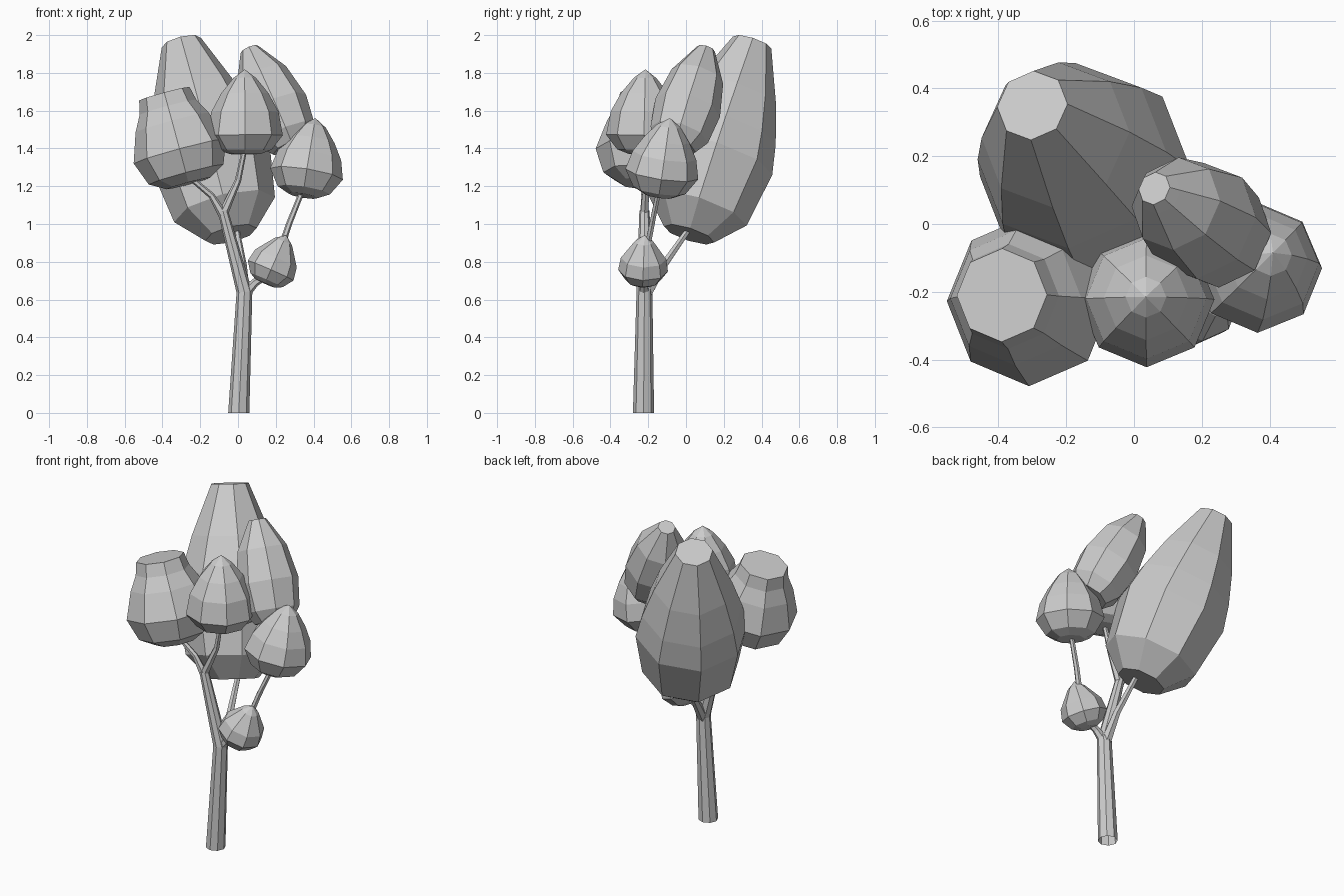
import bpy, bmesh, math
from mathutils import Vector

if "Cube" in bpy.data.objects:
    bpy.data.objects.remove(bpy.data.objects["Cube"])

SIDES = 8


def bridge(bm, a, b):
    for i in range(len(a)):
        j = (i + 1) % len(a)
        bm.faces.new((a[i], a[j], b[j], b[i]))


def finish(bm, name):
    bmesh.ops.remove_doubles(bm, verts=bm.verts, dist=1e-5)
    bmesh.ops.recalc_face_normals(bm, faces=bm.faces)
    mesh = bpy.data.meshes.new(name)
    bm.to_mesh(mesh)
    bm.free()
    bpy.context.collection.objects.link(bpy.data.objects.new(name, mesh))


def loft(bm, rings, sides, open_start=False):
    """rings: (centre, axis, radius); ends are closed unless open_start."""
    loops = []
    for centre, axis, r in rings:
        q = Vector((0, 0, 1)).rotation_difference(axis)
        loops.append([bm.verts.new(centre + q @ Vector((
            r * math.cos(math.tau * i / sides), r * math.sin(math.tau * i / sides), 0)))
            for i in range(sides)])
    for a, b in zip(loops, loops[1:]):
        bridge(bm, a, b)
    if not open_start:
        bm.faces.new(loops[0][::-1])
    bm.faces.new(loops[-1])


def crown(name, bottom, top, profile):
    """Faceted leaf mass: profile gives (fraction along axis, radius)."""
    bottom, top = Vector(bottom), Vector(top)
    axis = (top - bottom).normalized()
    bm = bmesh.new()
    loft(bm, [(bottom.lerp(top, t), axis, r) for t, r in profile], SIDES)
    finish(bm, name)


def limb(name, points, radii, sides=6, ground=False):
    """Tapered tube; a ground limb starts level and open at the base."""
    pts = [Vector(p) for p in points]
    rings = []
    for i, p in enumerate(pts):
        axis = (pts[min(i + 1, len(pts) - 1)] - pts[max(i - 1, 0)]).normalized()
        if ground and i == 0:
            axis = Vector((0, 0, 1))
        rings.append((p, axis, radii[i]))
    bm = bmesh.new()
    loft(bm, rings, sides, ground)
    finish(bm, name)


# Trunk and branches
limb("trunk", [(.004, -.225, 0), (.034, -.22, .64), (-.08, -.22, 1.07)],
     [.056, .042, .027], 8, True)
limb("branch_left", [(-.08, -.22, 1.05), (-.14, -.222, 1.15), (-.27, -.23, 1.26)],
     [.025, .017, .014])
limb("branch_centre", [(-.08, -.22, 1.05), (.0, -.21, 1.23), (.04, -.22, 1.42)],
     [.025, .017, .013])
limb("branch_upper_right", [(.05, -.2, 1.4), (.15, -.12, 1.4), (.26, -.05, 1.46)],
     [.013, .013, .012])
limb("branch_back", [(.03, -.21, .63), (.025, -.12, .78), (-.01, .02, .98)],
     [.032, .022, .016])
limb("branch_low_right", [(.035, -.22, .63), (.09, -.225, .69), (.17, -.23, .74)],
     [.03, .022, .018])
limb("branch_right", [(.22, -.21, .85), (.27, -.18, 1.0), (.35, -.14, 1.2)],
     [.018, .016, .014])

# Large flat-topped crowns
crown("crown_back", (-.04, .02, .955), (-.3, .35, 1.96),
      [(-.01, .14), (.12, .275), (.4, .32), (.55, .287), (.736, .225), (1, .107)])
crown("crown_left", (-.262, -.235, 1.215), (-.39, -.21, 1.69),
      [(0, .12), (.1, .205), (.36, .253), (.68, .2), (.85, .155), (1, .138)])
crown("crown_upper_right", (.287, -.055, 1.41), (.06, .105, 1.925),
      [(0, .11), (.12, .158), (.4, .178), (.72, .142), (.94, .07), (1, .05)])

# Pointed crowns
crown("crown_centre", (.038, -.225, 1.37), (.035, -.215, 1.818),
      [(0, .08), (.05, .14), (.22, .2), (.5, .178), (.72, .125), (.9, .06), (1, .001)])
crown("crown_right", (.344, -.145, 1.15), (.41, -.085, 1.56),
      [(0, .08), (.07, .14), (.28, .195), (.52, .17), (.72, .122), (.9, .063), (1, .001)])
crown("crown_small", (.143, -.23, .685), (.255, -.22, .94),
      [(0, .055), (.07, .093), (.27, .132), (.52, .12), (.87, .05), (1, .001)])
